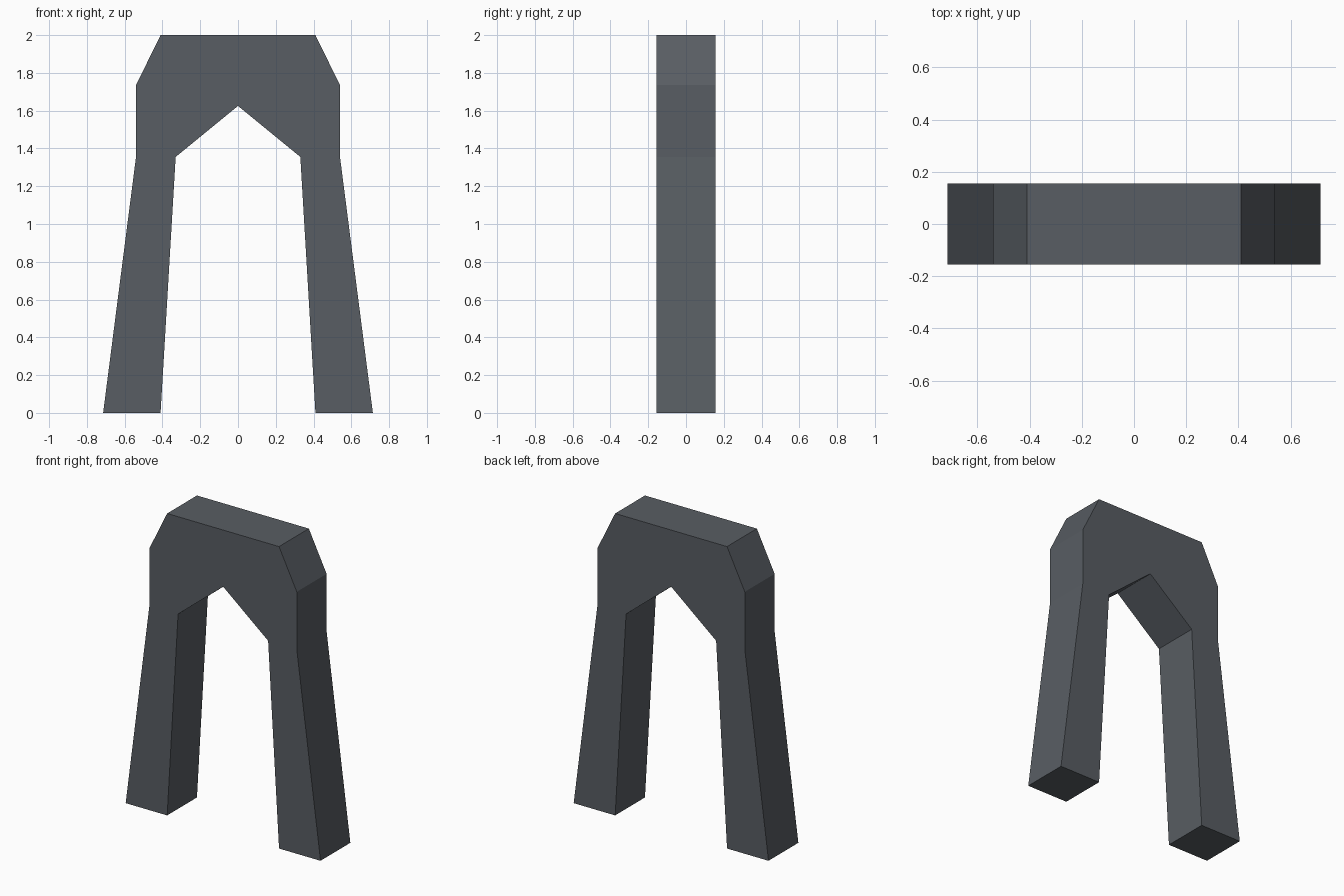
import bpy, bmesh

if "Cube" in bpy.data.objects:
    bpy.data.objects.remove(bpy.data.objects["Cube"])

HALF_DEPTH = 0.156

# Right half of the front outline, from the inner apex round to the top edge
half = [(0.41, 0.0), (0.714, 0.0), (0.54, 1.355), (0.54, 1.735), (0.41, 2.0)]
inner_knee, apex = (0.33, 1.355), (0.0, 1.625)

# Mirror the half outline into one closed loop
right = [inner_knee] + half
left = [(-x, z) for x, z in reversed(right)]
outline = [apex] + right + left

# Single dark grey material
grey = bpy.data.materials.new("dark slate grey")
grey.diffuse_color = (0.098, 0.11, 0.125, 1)
grey.use_nodes = True
grey.node_tree.nodes["Principled BSDF"].inputs["Base Color"].default_value = grey.diffuse_color

# Arch: outline face extruded through the depth
bm = bmesh.new()
face = bm.faces.new([bm.verts.new((x, -HALF_DEPTH, z)) for x, z in outline])
ext = bmesh.ops.extrude_face_region(bm, geom=[face], use_keep_orig=True)
moved = [g for g in ext["geom"] if isinstance(g, bmesh.types.BMVert)]
bmesh.ops.translate(bm, verts=moved, vec=(0, 2 * HALF_DEPTH, 0))
bmesh.ops.recalc_face_normals(bm, faces=bm.faces)

mesh = bpy.data.meshes.new("arch_frame")
bm.to_mesh(mesh)
bm.free()
mesh.materials.append(grey)
bpy.context.collection.objects.link(bpy.data.objects.new("arch_frame", mesh))
